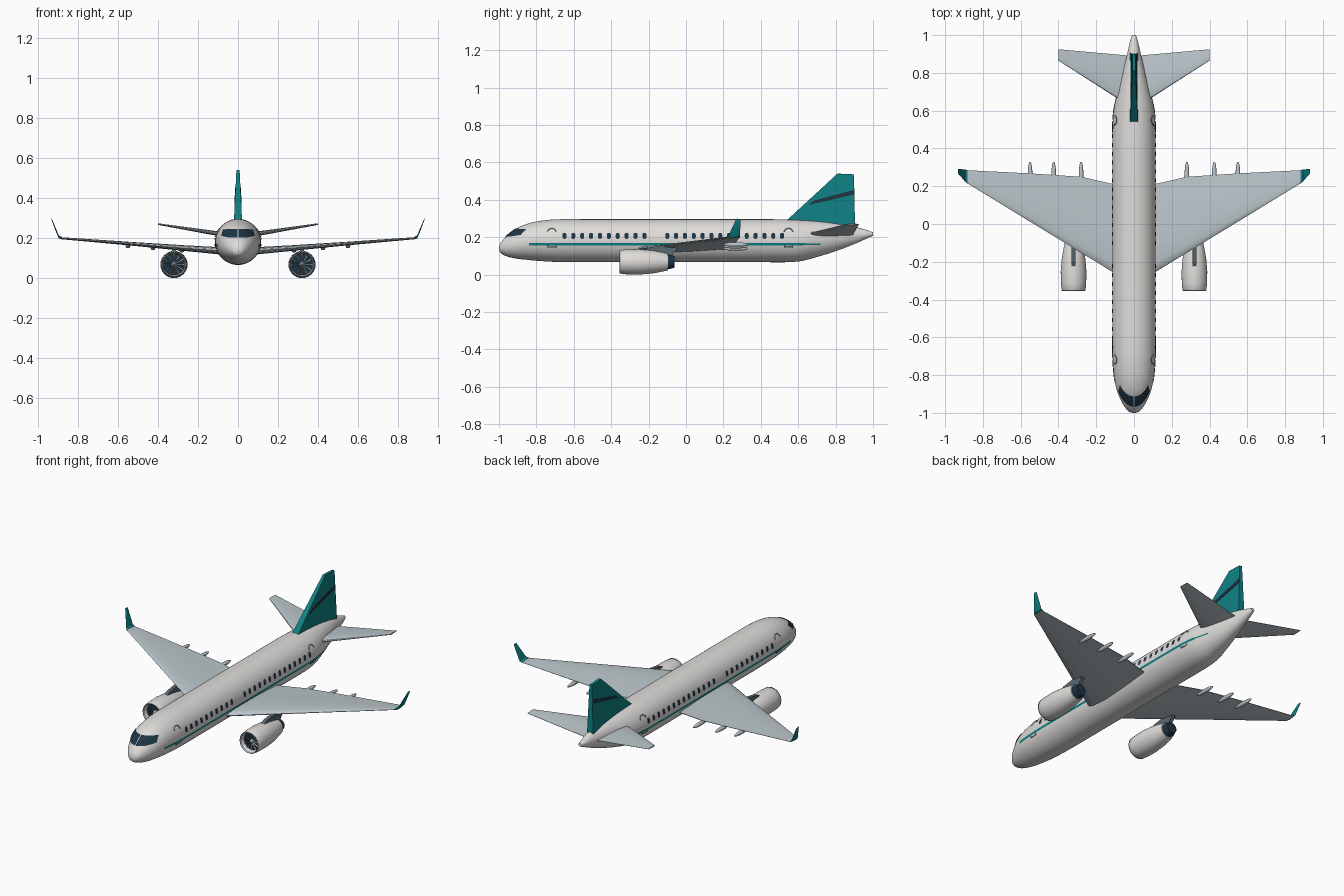
import bpy, bmesh, math
from mathutils import Vector

cube = bpy.data.objects.get("Cube")
if cube:
    bpy.data.objects.remove(cube)


def material(name, r, g, b):
    m = bpy.data.materials.new(name)
    m.use_nodes = True
    m.diffuse_color = (r, g, b, 1)
    m.node_tree.nodes["Principled BSDF"].inputs["Base Color"].default_value = (r, g, b, 1)
    return m


WHITE = material("warm white", .74, .72, .70)
GREY = material("wing grey", .50, .57, .60)
TEAL = material("teal", .005, .22, .23)
NAVY = material("navy glass", .012, .035, .06)
SLATE = material("slate", .10, .14, .17)
STEEL = material("steel", .30, .35, .38)


def finish(name, bm, mat, smooth=True, recalc=True):
    if recalc:
        bmesh.ops.recalc_face_normals(bm, faces=bm.faces)
    me = bpy.data.meshes.new(name)
    bm.to_mesh(me)
    bm.free()
    me.materials.append(mat)
    ob = bpy.data.objects.new(name, me)
    bpy.context.collection.objects.link(ob)
    if smooth:
        bpy.ops.object.select_all(action='DESELECT')
        ob.select_set(True)
        bpy.context.view_layer.objects.active = ob
        bpy.ops.object.shade_smooth_by_angle(angle=math.radians(40))
    return ob


def loft(name, rings, mat, caps=True, smooth=True):
    bm = bmesh.new()
    loops = [[bm.verts.new(p) for p in ring] for ring in rings]
    n = len(loops[0])
    for a, b in zip(loops, loops[1:]):
        for i in range(n):
            j = (i + 1) % n
            bm.faces.new((a[i], a[j], b[j], b[i]))
    if caps:
        bm.faces.new(loops[0])
        bm.faces.new(loops[-1])
    return finish(name, bm, mat, smooth)


def lathe(name, x, z, profile, mat, caps=False, n=32):
    # profile of (y, radius) turned about a lengthwise axis
    turn = [2 * math.pi * i / n for i in range(n)]
    rings = [[(x + r * math.cos(a), y, z + r * math.sin(a)) for a in turn] for y, r in profile]
    return loft(name, rings, mat, caps)


# Fuselage stations: y, top, bottom, half width
STATIONS = [(-1, .147, .133, .008), (-.993, .167, .117, .027), (-.96, .205, .098, .055),
            (-.905, .247, .085, .082), (-.86, .268, .08, .096), (-.8, .284, .074, .106),
            (-.7, .295, .068, .113), (-.55, .296, .066, .115), (.45, .296, .066, .115),
            (.6, .293, .07, .108), (.7, .287, .094, .087), (.8, .276, .125, .062),
            (.9, .257, .163, .036), (.97, .237, .194, .02), (1, .226, .208, .01)]


def body(y):
    # smooth interpolation between stations: top, bottom, half width
    s = STATIONS
    y = min(max(y, -1), 1)
    k = next(i for i in range(len(s) - 1) if y <= s[i + 1][0])
    h = s[k + 1][0] - s[k][0]
    t = (y - s[k][0]) / h

    def slope(i, c):
        a, b = s[max(i - 1, 0)], s[min(i + 1, len(s) - 1)]
        if k == 7 or (k == 6 and i == 7) or (k == 8 and i == 8):
            return 0
        return (b[c] - a[c]) / (b[0] - a[0])
    return [(2*t**3 - 3*t*t + 1) * s[k][c] + (t**3 - 2*t*t + t) * h * slope(k, c)
            + (3*t*t - 2*t**3) * s[k + 1][c] + (t**3 - t*t) * h * slope(k + 1, c) for c in (1, 2, 3)]


def side_x(y, z):
    top, bot, w = body(y)
    d = (z - (top + bot) / 2) / ((top - bot) / 2)
    return w * math.sqrt(max(0, 1 - d * d))


def skin(side, y, z, lift=.003):
    return (side * (side_x(y, z) + lift), y, z)


rings = []
for a, b in zip(STATIONS, STATIONS[1:]):
    for i in range(4):
        rings.append(a[0] + (b[0] - a[0]) * i / 4)
rings.append(1)
circle = [2 * math.pi * i / 48 for i in range(48)]
fuselage = []
for y in rings:
    top, bot, w = body(y)
    fuselage.append([(w * math.cos(a), y, (top + bot) / 2 + (top - bot) / 2 * math.sin(a)) for a in circle])
loft("fuselage", fuselage, WHITE)


# Windshield: two panes laid on the nose
def nose_y(x, z):
    lo, hi = -1, -.6
    for _ in range(30):
        mid = (lo + hi) / 2
        top, bot, w = body(mid)
        inside = (x / w)**2 + ((z - (top + bot) / 2) / ((top - bot) / 2))**2 < 1
        lo, hi = (lo, mid) if inside else (mid, hi)
    return hi


for side, label in ((1, "left"), (-1, "right")):
    bm = bmesh.new()
    grid = []
    for i in range(13):
        u = i / 12
        row = []
        for j in range(7):
            v = j / 6
            x = .002 + u * (.080 - .009 * v)
            z = .200 + .010 * u**3 + v * (.044 - .014 * u**3)
            row.append(bm.verts.new((side * (x + .002 * u), nose_y(x, z) - .003, z + .002)))
        grid.append(row)
    for a, b in zip(grid, grid[1:]):
        for j in range(6):
            quad = (a[j], b[j], b[j + 1], a[j + 1])
            bm.faces.new(quad if side > 0 else quad[::-1])
    finish(label + "_windshield", bm, NAVY, recalc=False)

    # Cabin windows
    bm = bmesh.new()
    centres = [-.65 + .0475 * i for i in range(10)] + [-.1 + .0472 * i for i in range(14)]
    for c in centres:
        pts = []
        for i in range(12):
            a = 2 * math.pi * i / 12
            sq = lambda v: math.copysign(abs(v)**.6, v)
            pts.append(bm.verts.new(skin(side, c + .011 * sq(math.cos(a)), .207 + .016 * sq(math.sin(a)))))
        bm.faces.new(pts if side > 0 else pts[::-1])
    finish(label + "_cabin_windows", bm, NAVY, False, False)

    # Side stripe, thinner at the tail
    bm = bmesh.new()
    rows = []
    for i in range(81):
        y = -.84 + 1.56 * i / 80
        h = .0065 if y < .63 else .0035
        rows.append([bm.verts.new(skin(side, y, .163 + d * h)) for d in (-1, 0, 1)])
    for a, b in zip(rows, rows[1:]):
        for j in (0, 1):
            quad = (a[j], b[j], b[j + 1], a[j + 1])
            bm.faces.new(quad if side > 0 else quad[::-1])
    finish(label + "_stripe", bm, TEAL, False, False)

    # Door outlines: an arch above and a sill below
    for where, yc in (("front", -.717), ("rear", .548)):
        cu = bpy.data.curves.new(f"{label}_{where}_door_outline", 'CURVE')
        cu.dimensions = '3D'
        cu.bevel_depth = .003
        cu.bevel_resolution = 1
        arch = [(yc - .023 * math.cos(a), .228 + .02 * math.sin(a))
                for a in [math.pi * i / 10 for i in range(11)]]
        sill = [(yc - .022, .156), (yc - .022, .148), (yc, .147), (yc + .022, .148), (yc + .022, .156)]
        for line in (arch, sill):
            sp = cu.splines.new('POLY')
            sp.points.add(len(line) - 1)
            for p, (y, z) in zip(sp.points, line):
                p.co = (*skin(side, y, z, .001), 1)
        cu.materials.append(STEEL)
        bpy.context.collection.objects.link(bpy.data.objects.new(cu.name, cu))


# Wings, winglets and tailplane from one aerofoil section
FOIL = [(0, 0), (.02, .45), (.1, .8), (.3, 1), (.6, .75), (1, .1)]


def foil(side, x, lead, trail, z, half):
    outline = FOIL + [(t, -h) for t, h in reversed(FOIL[1:])]
    return [(side * x, lead + t * (trail - lead), z + h * half) for t, h in outline]


def wing(name, side, sections, mat):
    loft(name, [foil(side, *s) for s in sections], mat)


def prism(name, outline, half, mat):
    # side outline (y, z) with half thickness given by height
    loft(name, [[(s * half(z), y, z) for y, z in outline] for s in (-1, 1)], mat, smooth=False)


for side, label in ((1, "left"), (-1, "right")):
    wing(label + "_wing", side, [(.06, -.287, .20, .134, .019), (.28, -.152, .25, .151, .014),
                                 (.55, .012, .268, .173, .009), (.89, .22, .285, .2, .005)], GREY)
    wing(label + "_winglet", side, [(.882, .215, .286, .2, .006), (.896, .226, .288, .206, .007),
                                    (.912, .245, .29, .245, .008), (.932, .268, .292, .295, .004)], TEAL)
    wing(label + "_tailplane", side, [(.01, .615, .89, .208, .014), (.4, .865, .925, .27, .004)], GREY)

    # Flap fairings
    for i, x in enumerate((.28, .425, .55)):
        steps = [math.pi * k / 10 for k in range(1, 10)]
        lathe(f"{label}_flap_fairing_{i + 1}", side * x, .117 + .08 * x,
              [(.265 - .066 * math.cos(a), .012 * math.sin(a)) for a in steps], GREY, True, 14)

    # Engine: cowl, fan, nozzle and pylon
    ex, ez = side * .32, .068
    lathe(label + "_engine_cowl", ex, ez,
          [(-.318, .053), (-.344, .056), (-.352, .060), (-.345, .064), (-.31, .067), (-.25, .068),
           (-.18, .062), (-.12, .051), (-.095, .045), (-.095, .036)], WHITE)
    lathe(label + "_intake_lip", ex, ez, [(-.343, .056), (-.352, .0575), (-.355, .0605), (-.350, .064)], STEEL)
    lathe(label + "_fan_disc", ex, ez, [(-.322, .0545), (-.316, .0545)], NAVY, True)
    lathe(label + "_fan_hub", ex, ez, [(-.345, .002), (-.335, .009), (-.32, .014)], STEEL, True, 16)
    lathe(label + "_exhaust_nozzle", ex, ez, [(-.11, .04), (-.09, .039), (-.062, .031)], NAVY, True)
    bm = bmesh.new()
    for k in range(12):
        a = 2 * math.pi * k / 12
        out, across = Vector((math.cos(a), 0, math.sin(a))), Vector((-math.sin(a), 0, math.cos(a)))
        hub = Vector((ex, 0, ez))
        bm.faces.new([bm.verts.new(hub + out * r + across * w + Vector((0, y, 0))) for r, w, y in
                      ((.012, -.002, -.329), (.052, -.004, -.33), (.052, .004, -.324), (.012, .002, -.324))])
    finish(label + "_fan_blades", bm, STEEL, False)
    pylon = [(-.24, .125), (-.2, .145), (-.1, .16), (-.05, .155), (-.05, .135), (-.085, .09), (-.2, .11)]
    loft(label + "_pylon", [[(ex + s * .011, y, z) for y, z in pylon] for s in (-1, 1)], SLATE, smooth=False)


# Tail fin with slanted band
def fin_half(z):
    return .02 - .012 * min(1, max(0, (z - .295) / .245))


prism("tail_fin", [(.5, .26), (.545, .296), (.81, .54), (.898, .536), (.904, .25)], fin_half, TEAL)
prism("fin_band", [(.655, .372), (.685, .396), (.897, .452), (.897, .428)],
      lambda z: fin_half(z) + .002, NAVY)
